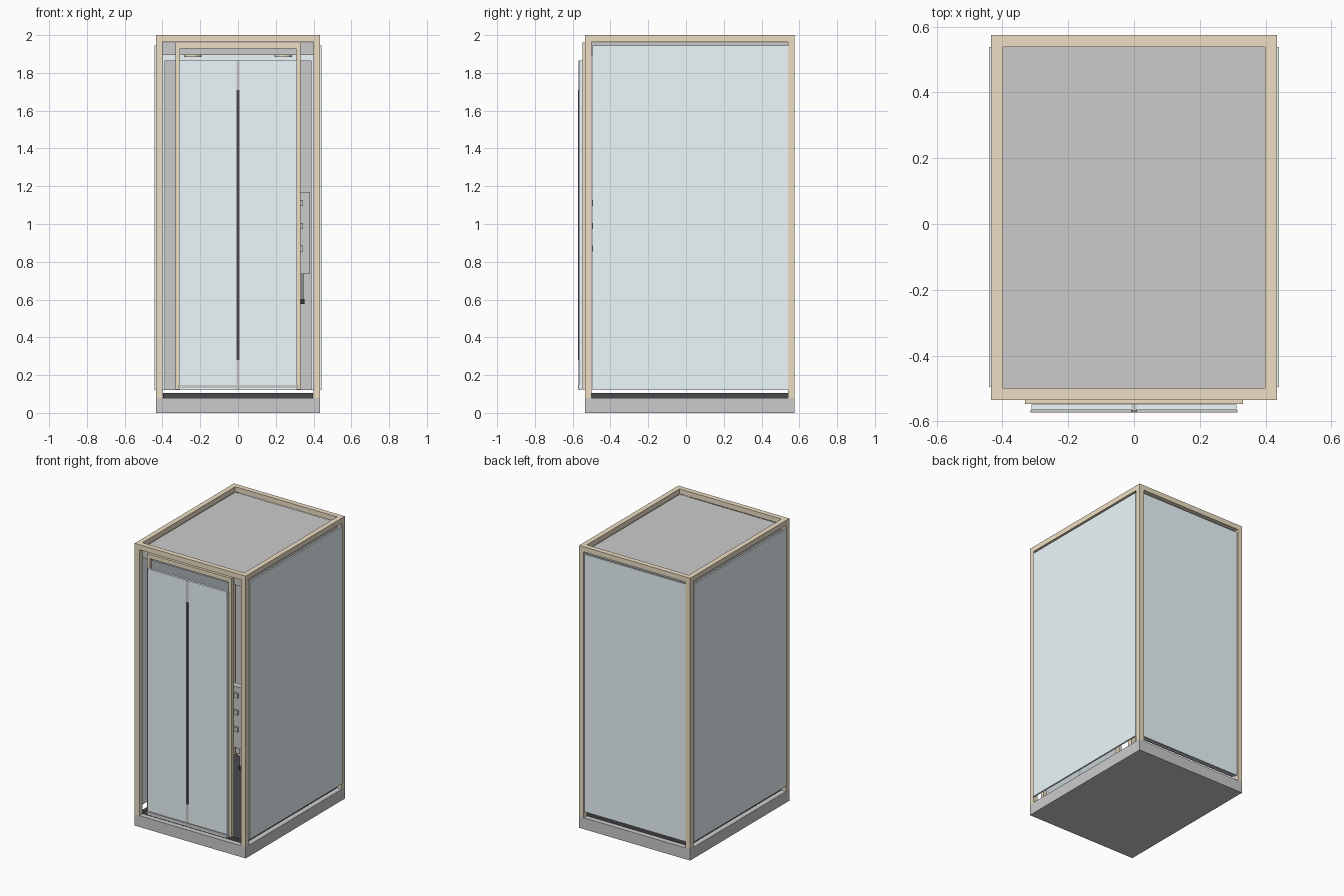
import bpy
from mathutils import Vector

if "Cube" in bpy.data.objects:
    bpy.data.objects.remove(bpy.data.objects["Cube"])


def material(name, rgb):
    m = bpy.data.materials.new(name)
    m.diffuse_color = (*rgb, 1)
    m.use_nodes = True
    m.node_tree.nodes["Principled BSDF"].inputs["Base Color"].default_value = m.diffuse_color
    return m


WOOD = material("wood", (0.86, 0.74, 0.56))
GLASS = material("pale_glass", (0.85, 0.95, 0.98))
DARK = material("dark", (0.07, 0.07, 0.08))


def finish(o, name, mat):
    o.name = name
    if mat:
        o.data.materials.append(mat)
    return o


def box(name, x, y, z, mat=None):
    """Box from (min, max) pairs on each axis."""
    bpy.ops.mesh.primitive_cube_add(size=1)
    o = bpy.context.object
    lo, hi = Vector((x[0], y[0], z[0])), Vector((x[1], y[1], z[1]))
    for v in o.data.vertices:
        v.co = [(lo[i] + hi[i]) / 2 + v.co[i] * (hi[i] - lo[i]) for i in range(3)]
    return finish(o, name, mat)


def pair(name, x, y, z, mat=None):
    """Box and its mirror image across x = 0."""
    box(name + "_right", x, y, z, mat)
    box(name + "_left", (-x[1], -x[0]), y, z, mat)


def cylinder(name, loc, r, depth, mat=None, sides=24):
    bpy.ops.mesh.primitive_cylinder_add(vertices=sides, radius=r, depth=depth, location=loc)
    bpy.ops.object.shade_smooth_by_angle()
    return finish(bpy.context.object, name, mat)


W, F, B, T = 0.435, -0.535, 0.575, 0.036   # half width, front, back, bar size

# Base tray and raised dark floor
box("base_tray", (-W, W), (F, B), (0, 0.08))
box("floor", (-0.398, 0.398), (F + T, B - T), (0.08, 0.105), DARK)

# Wooden corner posts and top frame
for label, y in (("front", (F, F + T)), ("back", (B - T, B))):
    pair(label + "_post", (W - T, W), y, (0.08, 2 - T), WOOD)
    box(label + "_top_beam", (-W, W), y, (2 - T, 2), WOOD)
pair("side_top_beam", (W - T, W), (F + T, B - T), (2 - T, 2), WOOD)

# Ceiling with recessed lamps
box("ceiling", (-W + T, W - T), (F + T, B - T), (1.895, 1.962))
for x in (-0.24, 0.24):
    for y in (-0.3, 0.34):
        cylinder("ceiling_lamp", (x, y, 1.891), 0.047, 0.012, WOOD)

# Glass walls and the inner lining of the back wall
pair("side_glass", (0.43, 0.441), (F + T + 0.003, B - T), (0.12, 1.945), GLASS)
box("back_glass", (-W + T, W - T), (0.556, 0.568), (0.12, 1.945), GLASS)
box("back_lining", (-0.39, 0.39), (0.53, 0.545), (0.12, 1.865))

# Wooden door frame
pair("door_jamb", (0.308, 0.331), (-0.547, -0.52), (0.125, 1.95), WOOD)
box("door_lintel", (-0.331, 0.331), (-0.547, -0.52), (1.93, 1.96), WOOD)

# Double glass doors, centre seal, handle and bottom rail
pair("door_glass", (0.008, 0.312), (-0.566, -0.549), (0.12, 1.865), GLASS)
box("door_seal", (-0.008, 0.008), (-0.568, -0.549), (0.12, 1.865))
box("door_handle", (-0.009, 0.009), (-0.571, -0.566), (0.28, 1.71), DARK)
box("door_bottom_rail", (-0.315, 0.315), (-0.573, -0.566), (0.132, 0.148))

# Control panel with buttons and a hanging hose inside the door
box("control_panel", (0.27, 0.38), (-0.485, -0.44), (0.735, 1.17))
for z in (0.87, 0.99, 1.11):
    box("control_button", (0.305, 0.345), (-0.497, -0.485), (z - 0.016, z + 0.016))
cylinder("hose", (0.34, -0.46, 0.67), 0.006, 0.14, None, 12)
cylinder("hose_end", (0.34, -0.46, 0.59), 0.011, 0.025, DARK, 12)
